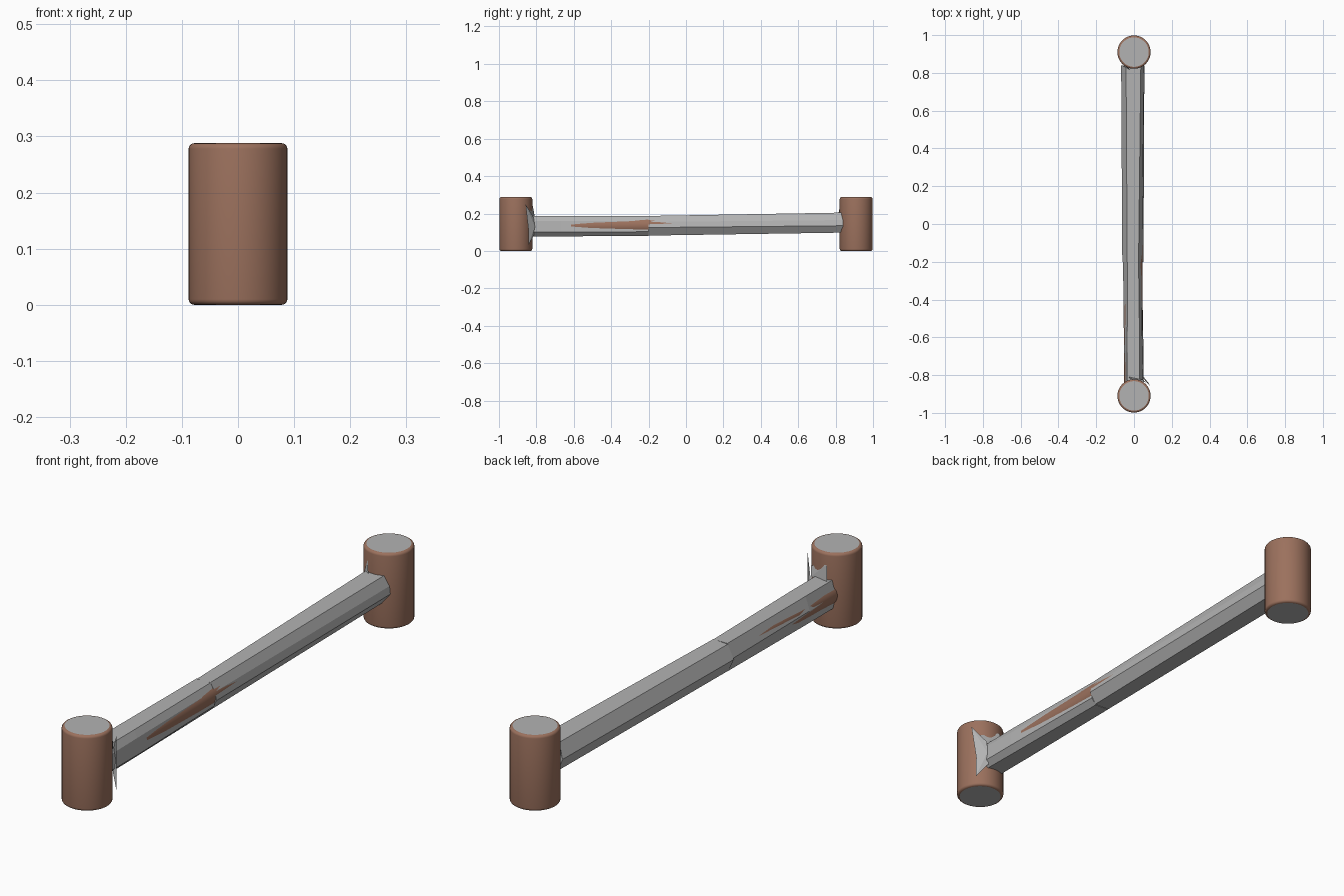
import bpy, bmesh, math
from mathutils import Vector

if "Cube" in bpy.data.objects:
    bpy.data.objects.remove(bpy.data.objects["Cube"])


def material(name, rgb):
    m = bpy.data.materials.new(name)
    m.diffuse_color = (*rgb, 1)
    m.use_nodes = True
    m.node_tree.nodes["Principled BSDF"].inputs["Base Color"].default_value = m.diffuse_color
    return m


BROWN = material("rust_brown", (0.33, 0.165, 0.11))
GREY = material("plain_grey", (0.45, 0.45, 0.45))


def finish(bm, name, mats):
    me = bpy.data.meshes.new(name)
    bmesh.ops.recalc_face_normals(bm, faces=bm.faces)
    bm.to_mesh(me)
    bm.free()
    for m in mats:
        me.materials.append(m)
    ob = bpy.data.objects.new(name, me)
    bpy.context.collection.objects.link(ob)
    return ob


def post(name, y):
    """Round post turned from a profile, soft rims, grey end discs."""
    r, h, b, n = 0.088, 0.288, 0.01, 48
    arc = [(r - b + b * math.sin(a), b - b * math.cos(a))
           for a in (i * math.pi / 8 for i in range(5))]
    prof = arc + [(q, h - z) for q, z in reversed(arc)]
    bm = bmesh.new()
    rings = [[bm.verts.new((q * math.cos(t), y + q * math.sin(t), z))
              for t in (2 * math.pi * k / n for k in range(n))] for q, z in prof]
    for a, c in zip(rings, rings[1:]):
        for k in range(n):
            j = (k + 1) % n
            bm.faces.new((a[k], a[j], c[j], c[k])).smooth = True
    for ring in (rings[0], rings[-1]):
        bm.faces.new(ring).material_index = 1
    return finish(bm, name, [BROWN, GREY])


def loft(name, sections, mat):
    """Flat-faced bar through (y, [(x, z)...]) sections."""
    bm = bmesh.new()
    rings = [[bm.verts.new((x, y, z)) for x, z in pts] for y, pts in sections]
    n = len(rings[0])
    for a, c in zip(rings, rings[1:]):
        for k in range(n):
            j = (k + 1) % n
            bm.faces.new((a[k], a[j], c[j], c[k]))
    bm.faces.new(rings[0])
    bm.faces.new(rings[-1])
    return finish(bm, name, [mat])


def flake(name, tris):
    """Thin pointed splinters lying on a post."""
    bm = bmesh.new()
    for t in tris:
        bm.faces.new([bm.verts.new(Vector(p)) for p in t])
    return finish(bm, name, [GREY])


# two end posts
post("front_post", -0.91)
post("back_post", 0.91)

# round brown core, showing through the thin front sleeve
bm = bmesh.new()
N = 32
ends = [[bm.verts.new((-0.003 + 0.049 * math.cos(2 * math.pi * k / N), y,
                       z + 0.049 * math.sin(2 * math.pi * k / N)))
         for k in range(N)] for y, z in ((-0.86, 0.128), (-0.19, 0.136), (0.86, 0.15))]
for a, c in zip(ends, ends[1:]):
    for k in range(N):
        j = (k + 1) % N
        bm.faces.new((a[k], a[j], c[j], c[k])).smooth = True
finish(bm, "core_rod", [BROWN])

# long faceted grey sleeve
loft("long_sleeve", [
    (-0.2, [(-0.062, 0.132), (-0.036, 0.183), (0.024, 0.187), (0.042, 0.155),
            (0.05, 0.125), (0.024, 0.082), (-0.04, 0.084)]),
    (0.84, [(-0.068, 0.15), (-0.042, 0.202), (0.036, 0.205), (0.052, 0.165),
            (0.055, 0.135), (0.028, 0.098), (-0.046, 0.1)])], GREY)

# short, slimmer front sleeve
loft("short_sleeve", [
    (-0.83, [(-0.05, 0.135), (-0.036, 0.187), (0.03, 0.187), (0.047, 0.16),
             (0.05, 0.1), (0.03, 0.078), (-0.04, 0.08)]),
    (-0.67, [(-0.053, 0.135), (-0.036, 0.187), (0.03, 0.187), (0.044, 0.16),
             (0.05, 0.1), (0.028, 0.078), (-0.04, 0.08)]),
    (-0.2, [(-0.058, 0.135), (-0.035, 0.186), (0.024, 0.186), (0.038, 0.16),
            (0.042, 0.103), (0.022, 0.08), (-0.038, 0.082)])], GREY)

# grey splinters where the sleeves meet the posts
hub = (0.05, -0.808, 0.13)
flake("front_splinters", [
    (hub, (0.087, -0.858, 0.25), (0.045, -0.815, 0.18)),
    (hub, (0.087, -0.858, 0.25), (0.076, -0.842, 0.11)),
    (hub, (0.078, -0.843, 0.03), (0.076, -0.842, 0.13)),
    (hub, (0.078, -0.843, 0.03), (0.04, -0.812, 0.085)),
    ((-0.02, -0.82, 0.245), (0.05, -0.825, 0.18), (-0.03, -0.808, 0.18)),
    ((-0.02, -0.82, 0.245), (0.05, -0.825, 0.18), (0.06, -0.838, 0.215))])
flake("back_splinter", [
    ((-0.03, 0.825, 0.25), (-0.065, 0.84, 0.16), (-0.02, 0.815, 0.2))])
